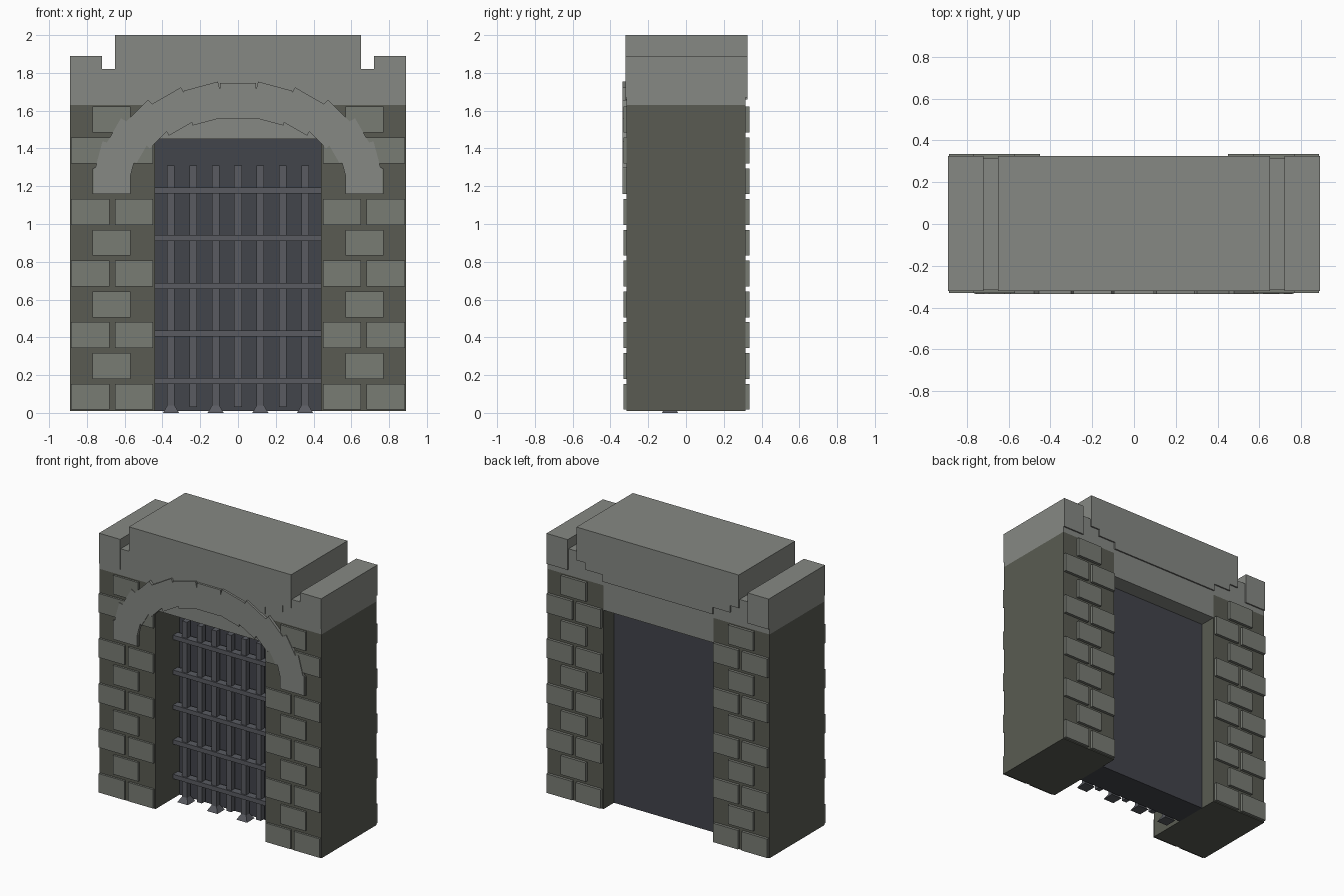
import bpy, bmesh, math
from mathutils import Matrix, Vector

if "Cube" in bpy.data.objects:
    bpy.data.objects.remove(bpy.data.objects["Cube"])


def material(name, rgb):
    m = bpy.data.materials.new(name)
    m.diffuse_color = (*rgb, 1)
    m.use_nodes = True
    m.node_tree.nodes["Principled BSDF"].inputs["Base Color"].default_value = m.diffuse_color
    return m


DARK = material("dark_stone", (0.10, 0.105, 0.085))
LIGHT = material("light_stone", (0.24, 0.25, 0.23))
BRICK = material("brick_stone", (0.19, 0.20, 0.175))
IRON = material("iron", (0.10, 0.105, 0.12))
PANEL = material("door_shadow", (0.055, 0.058, 0.07))


def finish(name, bm, mat):
    bmesh.ops.recalc_face_normals(bm, faces=bm.faces)
    me = bpy.data.meshes.new(name)
    bm.to_mesh(me)
    bm.free()
    me.materials.append(mat)
    ob = bpy.data.objects.new(name, me)
    bpy.context.collection.objects.link(ob)
    return ob


def add_box(bm, x0, x1, y0, y1, z0, z1):
    c = Vector(((x0 + x1) / 2, (y0 + y1) / 2, (z0 + z1) / 2))
    s = Matrix.Diagonal((x1 - x0, y1 - y0, z1 - z0, 1))
    bmesh.ops.create_cube(bm, size=1, matrix=Matrix.Translation(c) @ s)


def boxes(name, mat, items):
    bm = bmesh.new()
    for b in items:
        add_box(bm, *b)
    return finish(name, bm, mat)


def prism(name, mat, profile, y0, y1):
    bm = bmesh.new()
    f = bm.faces.new([bm.verts.new((x, y0, z)) for x, z in profile])
    r = bmesh.ops.extrude_face_region(bm, geom=[f])
    verts = [v for v in r["geom"] if isinstance(v, bmesh.types.BMVert)]
    bmesh.ops.translate(bm, verts=verts, vec=(0, y1 - y0, 0))
    return finish(name, bm, mat)


def both_sides(items):
    return items + [(-b[1], -b[0], *b[2:]) for b in items]


# Side piers and the wall above the opening
boxes("piers", DARK, both_sides([(0.44, 0.89, -0.315, 0.315, 0.01, 1.63)]))
prism("lintel", LIGHT, [(-0.89, 1.63), (-0.44, 1.63), (-0.44, 1.45), (0.44, 1.45),
                        (0.44, 1.63), (0.89, 1.63), (0.89, 1.82), (-0.89, 1.82)],
      -0.315, 0.315)

# Battlements: raised corners and stepped centre block
boxes("corner_battlements", LIGHT,
      both_sides([(0.72, 0.89, -0.32, 0.325, 1.67, 1.89)]))
half = [(0.65, 2.0), (0.65, 1.76), (0.58, 1.76), (0.58, 1.71), (0.44, 1.71), (0.44, 1.66)]
prism("centre_battlement", LIGHT, half + [(-x, z) for x, z in reversed(half)], -0.32, 0.325)

# Staggered facing bricks on the front and back of both piers
bricks = []
for row in range(10):
    z = 0.017 + row * 0.163
    for x0, x1 in ([(0.57, 0.77)] if row % 2 else [(0.45, 0.65), (0.68, 0.885)]):
        bricks.append((x0, x1, -0.33, -0.30, z, z + 0.137))
        bricks.append((x0, x1, 0.30, 0.335, z, z + 0.137))
boxes("facing_bricks", BRICK, both_sides(bricks))

# Arch of overlapping rotated blocks
bm = bmesh.new()
for i in range(13):
    a = math.pi * i / 12
    pos = Vector((0.668 * math.cos(a), -0.3175, 1.23 + 0.422 * math.sin(a)))
    length = 0.14 + 0.05 * math.sin(a)
    rot = Matrix.Rotation(-a, 4, 'Y')
    bmesh.ops.create_cube(bm, size=1, matrix=Matrix.Translation(pos) @ rot
                          @ Matrix.Diagonal((0.19, 0.035, length, 1)))
finish("arch_blocks", bm, LIGHT)

# Dark panel filling the opening
boxes("door_panel", PANEL, [(-0.44, 0.44, -0.04, 0.195, 0.01, 1.45)])

# Gate grille
xs = [(i - 3) * 0.1183 for i in range(7)]
boxes("gate_uprights", IRON, [(x - 0.02, x + 0.02, -0.105, -0.065, 0.03, 1.31) for x in xs])
boxes("gate_crossbars", IRON,
      [(-0.44, 0.44, -0.115, -0.06, z - 0.016, z + 0.016)
       for z in (0.17, 0.42, 0.672, 0.925, 1.177)])

# Flared feet under alternate uprights
bm = bmesh.new()
for x in xs[::2]:
    bmesh.ops.create_cone(bm, cap_ends=True, segments=4, radius1=0.06, radius2=0.027,
                          depth=0.04, matrix=Matrix.Translation((x, -0.085, 0.02))
                          @ Matrix.Rotation(math.pi / 4, 4, 'Z'))
finish("gate_feet", bm, IRON)
